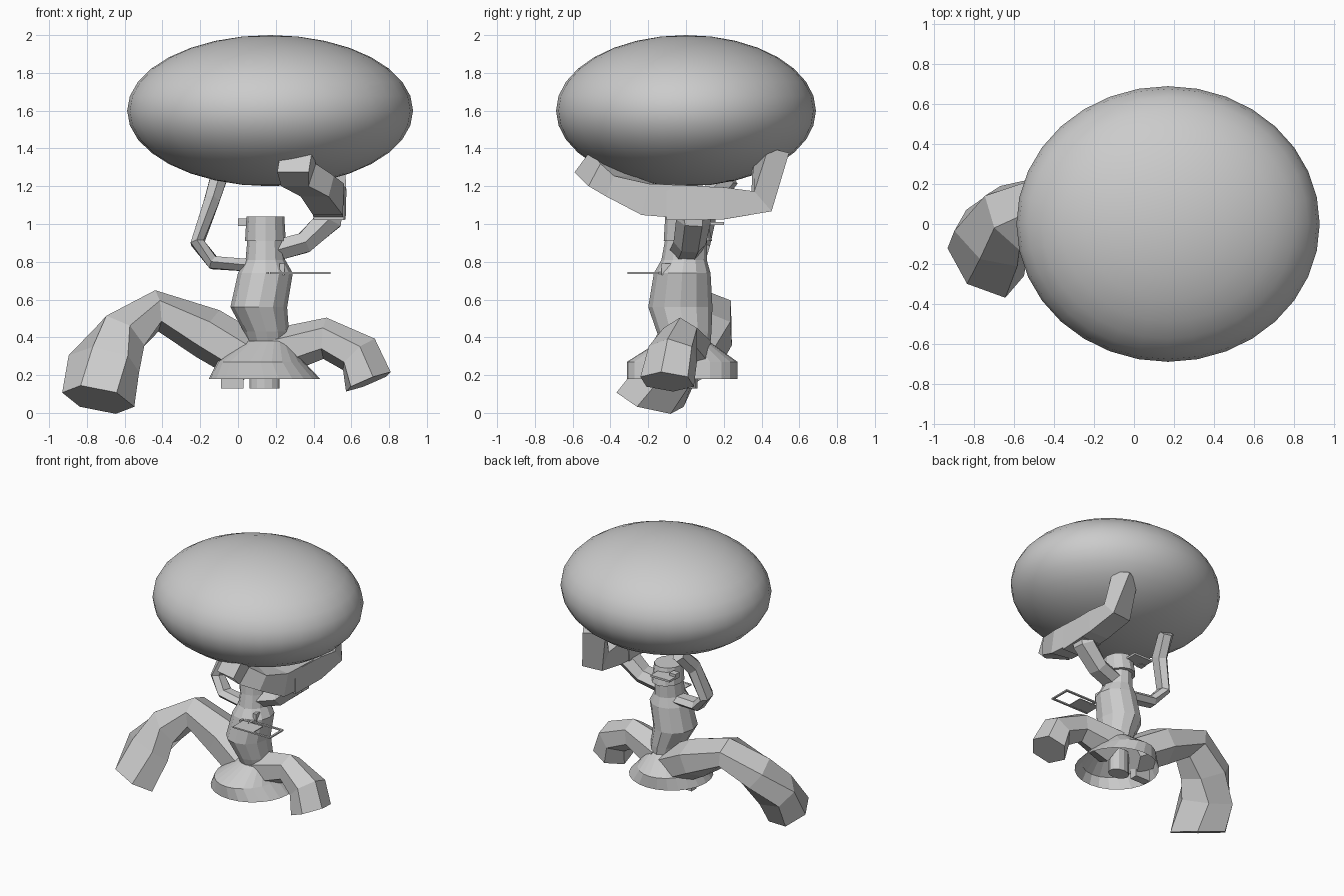
import bpy, bmesh, math
from mathutils import Vector

Y, Z = Vector((0, 1, 0)), Vector((0, 0, 1))


def make_object(name, bm):
    bmesh.ops.recalc_face_normals(bm, faces=bm.faces[:])
    me = bpy.data.meshes.new(name)
    bm.to_mesh(me)
    bm.free()
    ob = bpy.data.objects.new(name, me)
    bpy.context.collection.objects.link(ob)
    return ob


def skin(name, rings, bottom=True, top=True):
    """Join a list of point rings with flat quads."""
    bm = bmesh.new()
    vr = [[bm.verts.new(p) for p in r] for r in rings]
    n = len(rings[0])
    for a, b in zip(vr, vr[1:]):
        for i in range(n):
            j = (i + 1) % n
            bm.faces.new((a[i], a[j], b[j], b[i]))
    if bottom:
        bm.faces.new(vr[0][::-1])
    if top:
        bm.faces.new(vr[-1])
    return make_object(name, bm)


def limb(name, path, sides=6, ref=Z, end_dir=None):
    """Path entries: x, y, z, half width (along tangent x ref), half height."""
    pts = [Vector(p[:3]) for p in path]
    k = 1 / math.cos(math.pi / sides)
    rings = []
    for i, p in enumerate(path):
        t = Vector()
        if i > 0:
            t += (pts[i] - pts[i - 1]).normalized()
        if i < len(pts) - 1:
            t += (pts[i + 1] - pts[i]).normalized()
        elif end_dir:
            t = Vector(end_dir)
        t.normalize()
        side = t.cross(ref).normalized()
        up = side.cross(t)
        ring = []
        for j in range(sides):
            a = 2 * math.pi * (j + 0.5) / sides
            ring.append(pts[i] + side * (p[3] * k * math.cos(a)) + up * (p[4] * k * math.sin(a)))
        rings.append(ring)
    return skin(name, rings)


def stack(name, levels, sides=12, **kw):
    """Levels: z, centre x, centre y, radius x, radius y."""
    return skin(name, [[(cx + rx * math.cos(2 * math.pi * i / sides),
                         cy + ry * math.sin(2 * math.pi * i / sides), z)
                        for i in range(sides)] for z, cx, cy, rx, ry in levels], **kw)


def box(name, lo, hi):
    return skin(name, [[(lo[0], lo[1], z), (hi[0], lo[1], z), (hi[0], hi[1], z), (lo[0], hi[1], z)]
                       for z in (lo[2], hi[2])])


# Smooth foliage ellipsoid
bm = bmesh.new()
bmesh.ops.create_uvsphere(bm, u_segments=32, v_segments=16, radius=1)
for v in bm.verts:
    v.co = Vector((0.17 + 0.757 * v.co.x, 0.688 * v.co.y, 1.6 + 0.4 * v.co.z))
for f in bm.faces:
    f.smooth = True
make_object("canopy", bm)

# Open, flared skirt, then the faceted trunk and its collar
stack("skirt", [(0.18, 0.14, -0.02, 0.295, 0.293), (0.27, 0.12, -0.02, 0.23, 0.293),
                (0.38, 0.16, -0.01, 0.12, 0.13)], 24, bottom=False)
stack("trunk", [(0.37, 0.16, 0.0, 0.11, 0.13), (0.43, 0.15, -0.01, 0.12, 0.145),
                (0.56, 0.11, -0.03, 0.15, 0.17),
                (0.74, 0.145, -0.02, 0.145, 0.15), (0.81, 0.145, -0.01, 0.105, 0.12),
                (0.92, 0.145, 0.0, 0.095, 0.11)], 12)
stack("trunk_collar", [(0.91, 0.145, 0.01, 0.108, 0.128), (1.04, 0.145, 0.0, 0.1, 0.11)], 12)

# Roots
limb("left_root", [(0.08, 0.03, 0.28, 0.13, 0.12), (-0.16, 0.09, 0.42, 0.15, 0.12),
                   (-0.43, 0.1, 0.54, 0.14, 0.095), (-0.62, 0.03, 0.41, 0.16, 0.12),
                   (-0.71, -0.07, 0.26, 0.18, 0.13), (-0.74, -0.19, 0.07, 0.19, 0.14)],
     6, end_dir=(-0.3, -0.35, -0.88))
limb("right_root", [(0.2, 0.0, 0.32, 0.13, 0.11), (0.46, -0.03, 0.395, 0.09, 0.095),
                    (0.64, -0.07, 0.31, 0.12, 0.105), (0.69, -0.1, 0.165, 0.13, 0.115)],
     6, end_dir=(0.37, -0.1, -0.9))

# Branches holding the canopy
limb("left_branch", [(0.08, 0.0, 0.78, 0.033, 0.06), (-0.13, 0.03, 0.795, 0.035, 0.06),
                     (-0.215, 0.06, 0.9, 0.035, 0.06), (-0.14, 0.11, 1.12, 0.04, 0.06),
                     (-0.1, 0.23, 1.25, 0.045, 0.05)], 6, ref=Y)
limb("right_branch", [(0.2, 0.0, 0.86, 0.055, 0.075), (0.35, 0.02, 0.9, 0.055, 0.075),
                      (0.48, 0.04, 1.02, 0.07, 0.08), (0.49, 0.04, 1.14, 0.07, 0.09)], 6, ref=Y)
limb("front_fork", [(0.48, 0.12, 1.11, 0.08, 0.09), (0.48, -0.2, 1.13, 0.08, 0.085),
                    (0.42, -0.35, 1.2, 0.09, 0.06), (0.32, -0.44, 1.26, 0.085, 0.07),
                    (0.3, -0.53, 1.33, 0.085, 0.07)], 4)
limb("back_fork", [(0.48, -0.1, 1.11, 0.08, 0.09), (0.49, 0.2, 1.11, 0.08, 0.085),
                   (0.49, 0.4, 1.12, 0.08, 0.07), (0.46, 0.45, 1.39, 0.08, 0.065)], 4)

# Thin hanging platform on the front of the trunk
for i, x in enumerate((0.15, 0.22)):
    box(f"platform_hook_{i + 1}", (x, -0.13, 0.73), (x + 0.025, -0.06, 0.79))
    box(f"platform_arm_{i + 1}", (x, -0.2, 0.735), (x + 0.015, -0.1, 0.745))
box("platform_plate", (0.17, -0.31, 0.737), (0.34, -0.18, 0.743))
for i, y in enumerate((-0.31, -0.16)):
    box(f"platform_rail_{i + 1}", (0.17, y, 0.735), (0.49, y + 0.015, 0.745))
box("platform_end", (0.475, -0.31, 0.735), (0.49, -0.15, 0.745))

# Small ledge at the back of the neck
box("back_ledge", (0.0, 0.08, 0.995), (0.16, 0.2, 1.01))
box("back_ledge_lip", (0.0, 0.08, 0.99), (0.05, 0.13, 1.03))

# Stubs under the open skirt
stack("under_post", [(0.13, 0.14, 0.0, 0.08, 0.06), (0.3, 0.14, 0.0, 0.08, 0.06)], 12)
box("under_step", (-0.09, 0.0, 0.13), (0.03, 0.06, 0.22))
